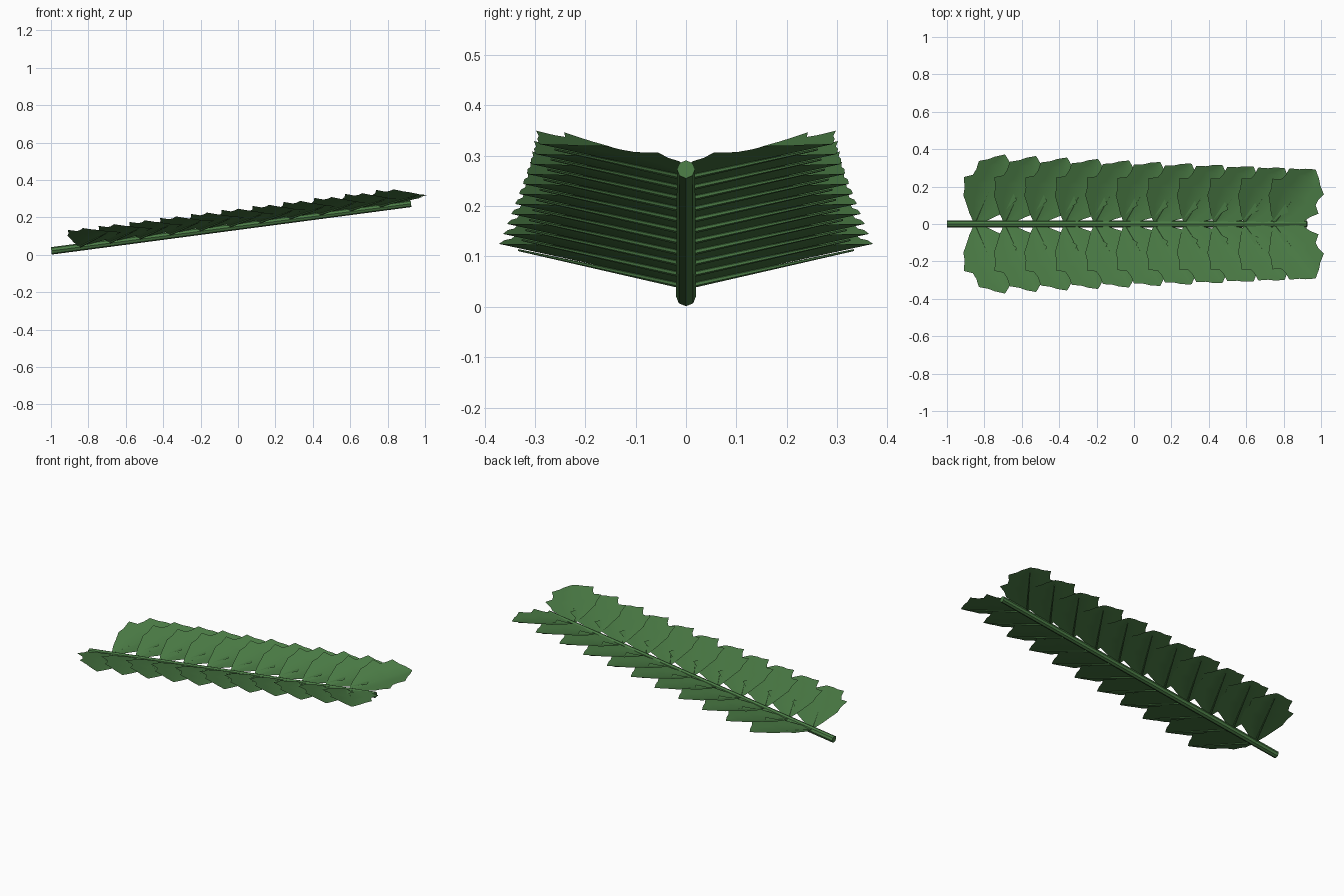
import bpy, math
from mathutils import Vector

if "Cube" in bpy.data.objects:
    bpy.data.objects.remove(bpy.data.objects["Cube"])


def material(name, rgb):
    m = bpy.data.materials.new(name)
    m.use_nodes = True
    m.diffuse_color = (*rgb, 1)
    m.node_tree.nodes["Principled BSDF"].inputs["Base Color"].default_value = (*rgb, 1)
    return m


green = material("leaf green", (0.07, 0.2, 0.06))


def rod(name, start, end, r1, r2, sides):
    """Tapered rod between two points."""
    axis = end - start
    bpy.ops.mesh.primitive_cone_add(vertices=sides, radius1=r1, radius2=r2, depth=axis.length,
                                    location=(start + end) / 2,
                                    rotation=axis.to_track_quat('Z', 'Y').to_euler())
    ob = bpy.context.object
    ob.name = name
    ob.data.materials.append(green)
    bpy.ops.object.shade_smooth_by_angle()


# Half outline of a leaflet: distance along the midrib, half width (toothed)
OUTLINE = [(0, 0.004), (0.04, 0.05), (0.08, 0.085), (0.115, 0.118), (0.155, 0.128),
           (0.205, 0.155), (0.235, 0.115), (0.27, 0.11), (0.315, 0.115),
           (0.345, 0.07), (0.37, 0.045), (0.4, 0.003)]
COLUMNS = [-1, -0.5, 0, 0.5, 1]
FOLD = 0.22   # rise of the blade away from its midrib
RISE = 0.217  # rise of the leaflet away from the stem


def leaflet(name, base, tip, side):
    """Toothed blade, folded along its midrib, with a thin rib beneath."""
    flat = Vector((tip[0] - base.x, tip[1], 0))
    along = flat.normalized()
    across = Vector((along.y, -along.x, 0))
    stretch = flat.length / OUTLINE[-1][0]

    def place(u, w):
        p = base + along * u * stretch + across * w
        p.z = base.z + RISE * (p.y - base.y) * (abs(p.y) > 0) + FOLD * abs(w)
        return Vector((p.x, p.y * side, p.z))

    verts = [place(u, w * c) for u, w in OUTLINE for c in COLUMNS]
    n = len(COLUMNS)
    faces = [(r * n + c, r * n + c + 1, r * n + n + c + 1, r * n + n + c)
             for r in range(len(OUTLINE) - 1) for c in range(n - 1)]
    if side > 0:
        faces = [f for f in faces]
    else:
        faces = [f[::-1] for f in faces]
    mesh = bpy.data.meshes.new(name)
    mesh.from_pydata(verts, [], faces)
    mesh.materials.append(green)
    ob = bpy.data.objects.new(name, mesh)
    bpy.context.collection.objects.link(ob)
    mesh.shade_smooth()
    drop = Vector((0, 0, -0.004))
    rod(name + "_rib", place(0, 0) + drop, place(0.36, 0) + drop, 0.006, 0.002, 6)


# Stem
stem_start, stem_end = Vector((-0.998, 0, 0.021)), Vector((0.925, 0, 0.273))
rod("stem", stem_start, stem_end, 0.02, 0.018, 8)

# Leaflet pairs, leaning further towards the tip as they go up the stem
COUNT = 11
for i in range(COUNT):
    t = i / (COUNT - 1)
    x = -0.85 + 1.6 * t
    f = (x - stem_start.x) / (stem_end.x - stem_start.x)
    base = stem_start.lerp(stem_end, f) + Vector((0, 0, 0.004 + 0.006 * t))
    tip = (-0.69 + 1.66 * t, 0.37 - 0.08 * t)
    for side, label in ((1, "back"), (-1, "front")):
        leaflet(f"{label}_leaflet_{i + 1}", base, tip, side)
